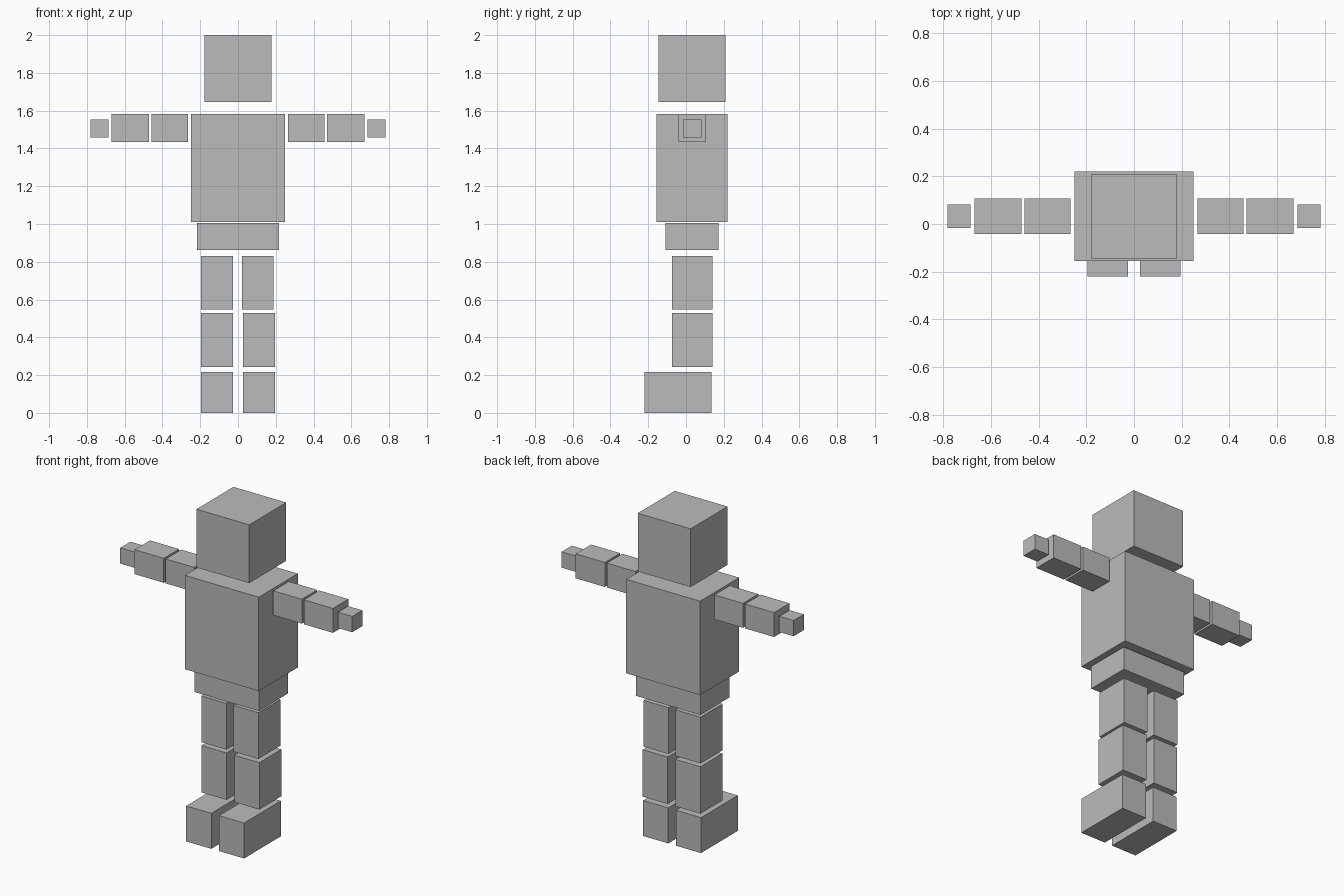
import bpy
import bmesh
from mathutils import Vector

if "Cube" in bpy.data.objects:
    bpy.data.objects.remove(bpy.data.objects["Cube"])

grey = bpy.data.materials.new("plain_grey")
grey.diffuse_color = (0.5, 0.5, 0.5, 1)
grey.use_nodes = True
grey.node_tree.nodes["Principled BSDF"].inputs["Base Color"].default_value = grey.diffuse_color


def block(name, x, y, z):
    """Box spanning the given (min, max) range on each axis."""
    lo, hi = Vector((x[0], y[0], z[0])), Vector((x[1], y[1], z[1]))
    bm = bmesh.new()
    bmesh.ops.create_cube(bm, size=1)
    bmesh.ops.scale(bm, vec=hi - lo, verts=bm.verts)
    mesh = bpy.data.meshes.new(name)
    bm.to_mesh(mesh)
    bm.free()
    mesh.materials.append(grey)
    obj = bpy.data.objects.new(name, mesh)
    obj.location = (lo + hi) / 2
    bpy.context.collection.objects.link(obj)


def pair(name, x, y, z):
    """Matching blocks on both sides of the body."""
    block("left_" + name, x, y, z)
    block("right_" + name, (-x[1], -x[0]), y, z)


# Head and trunk
block("head", (-0.178, 0.178), (-0.146, 0.21), (1.645, 2.0))
block("torso", (-0.249, 0.249), (-0.156, 0.22), (1.01, 1.582))
block("pelvis", (-0.217, 0.217), (-0.109, 0.171), (0.862, 1.004))

# Outstretched arms
pair("upper_arm", (0.266, 0.459), (-0.041, 0.107), (1.433, 1.582))
pair("forearm", (0.472, 0.669), (-0.041, 0.107), (1.433, 1.582))
pair("hand", (0.685, 0.782), (-0.017, 0.081), (1.458, 1.554))

# Legs: the left thigh sits slightly closer to the middle
block("left_thigh", (0.021, 0.188), (-0.073, 0.139), (0.548, 0.83))
block("right_thigh", (-0.196, -0.026), (-0.073, 0.139), (0.548, 0.83))
pair("shin", (0.026, 0.195), (-0.073, 0.139), (0.242, 0.528))
pair("foot", (0.026, 0.195), (-0.22, 0.134), (0.0, 0.216))
